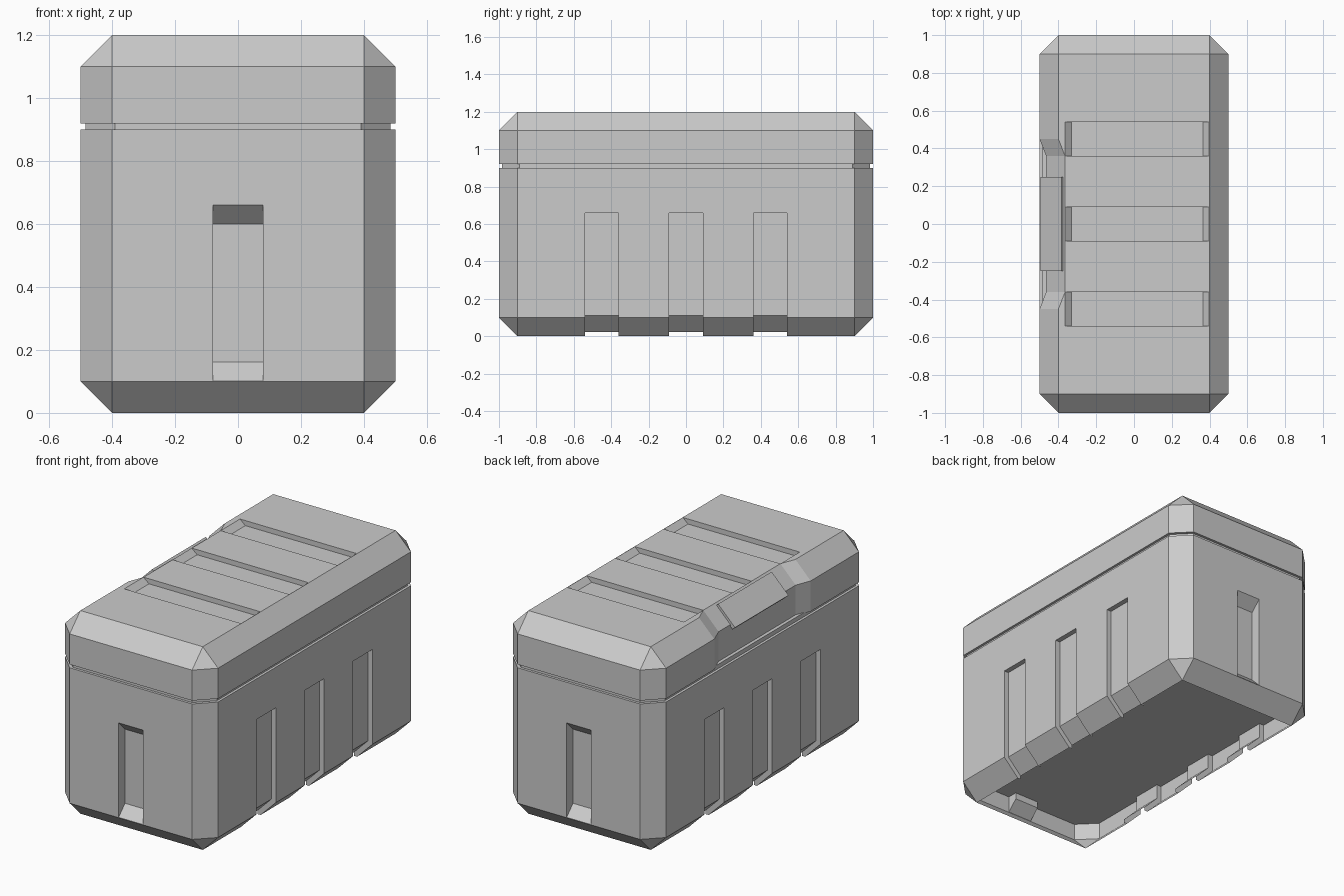
import bpy, bmesh
from mathutils import Vector

if "Cube" in bpy.data.objects:
    bpy.data.objects.remove(bpy.data.objects["Cube"])


def add_object(name, bm):
    bmesh.ops.recalc_face_normals(bm, faces=bm.faces[:])
    mesh = bpy.data.meshes.new(name)
    bm.to_mesh(mesh)
    bm.free()
    obj = bpy.data.objects.new(name, mesh)
    bpy.context.collection.objects.link(obj)
    return obj


def loft(name, sections):
    """Closed solid through matching cross-sections."""
    bm = bmesh.new()
    rings = [[bm.verts.new(p) for p in s] for s in sections]
    n = len(rings[0])
    for a, b in zip(rings, rings[1:]):
        for i in range(n):
            j = (i + 1) % n
            bm.faces.new((a[i], a[j], b[j], b[i]))
    bm.faces.new(rings[0])
    bm.faces.new(rings[-1])
    return add_object(name, bm)


def prism_y(name, profile, y0, y1):
    return loft(name, [[(x, y, z) for x, z in profile] for y in (y0, y1)])


def cut(target, cutter):
    cutter.hide_render = True
    mod = target.modifiers.new("cut", 'BOOLEAN')
    mod.operation = 'DIFFERENCE'
    mod.solver = 'EXACT'
    mod.object = cutter
    bpy.context.view_layer.update()
    dg = bpy.context.evaluated_depsgraph_get()
    mesh = bpy.data.meshes.new_from_object(target.evaluated_get(dg))
    target.modifiers.clear()
    target.data = mesh
    bpy.data.objects.remove(cutter)


def chamfered_part(name, z_cut, keep_below):
    """Bevelled box, keeping only the part above or below z_cut."""
    bm = bmesh.new()
    bmesh.ops.create_cube(bm, size=1)
    for v in bm.verts:
        v.co = Vector((v.co.x, v.co.y * 2, (v.co.z + 0.5) * 1.2))
    bmesh.ops.bevel(bm, geom=bm.edges[:], offset=0.1, segments=1,
                    affect='EDGES', profile=0.5)
    res = bmesh.ops.bisect_plane(
        bm, geom=bm.verts[:] + bm.edges[:] + bm.faces[:],
        plane_co=(0, 0, z_cut), plane_no=(0, 0, 1),
        clear_outer=keep_below, clear_inner=not keep_below)
    rim = [e for e in res["geom_cut"] if isinstance(e, bmesh.types.BMEdge)]
    bmesh.ops.edgeloop_fill(bm, edges=rim)
    return add_object(name, bm)


BANDS = (-0.45, 0, 0.45)

# Crate body with side channels and end hand-holds
body = chamfered_part("crate_body", 0.9, True)
side_profile = [(0.6, 0.66), (0.47, 0.66), (0.47, 0.112), (0.38, 0.022),
                (0.38, -0.1), (0.6, -0.1)]
end_profile = [(1.02, 0.68), (0.94, 0.60), (0.94, 0.162), (1.02, 0.082)]
for s in (-1, 1):
    for y in BANDS:
        cut(body, prism_y("side_channel_cutter",
                          [(s * x, z) for x, z in side_profile],
                          y - 0.09, y + 0.09))
    cut(body, loft("end_slot_cutter",
                   [[(x, s * y, z) for y, z in end_profile]
                    for x in (-0.08, 0.08)]))

# Hollow underside: open the bottom and put in a raised floor
bm = bmesh.new()
bm.from_mesh(body.data)
res = bmesh.ops.bisect_plane(
    bm, geom=bm.verts[:] + bm.edges[:] + bm.faces[:],
    plane_co=(0, 0, 0.2), plane_no=(0, 0, 1))
loop = [e for e in res["geom_cut"] if isinstance(e, bmesh.types.BMEdge)]
bmesh.ops.edgeloop_fill(bm, edges=loop)
low = [f for f in bm.faces if max(v.co.z for v in f.verts) < 0.03]
bmesh.ops.delete(bm, geom=low, context='FACES')
bm.to_mesh(body.data)
bm.free()

# Recessed seam between body and lid
octagon = [(0.39, -0.985), (0.485, -0.89), (0.485, 0.89), (0.39, 0.985),
           (-0.39, 0.985), (-0.485, 0.89), (-0.485, -0.89), (-0.39, -0.985)]
loft("lid_seam", [[(x, y, z) for x, y in octagon] for z in (0.895, 0.925)])

# Lid with latch recess on the left and three top grooves
lid = chamfered_part("lid", 0.92, False)
sections = []
for y, d in ((-0.4757, -0.01), (-0.36, 0.035), (0.36, 0.035), (0.4757, -0.01)):
    sections.append([(-0.3 + d, y, 1.3), (-0.5 + d, y, 1.1), (-0.5 + d, y, 0.8),
                     (-0.7, y, 0.8), (-0.7, y, 1.3)])
cut(lid, loft("latch_recess_cutter", sections))
groove = [(-0.40, 1.23), (-0.33, 1.17), (0.365, 1.17), (0.43, 1.23)]
for y in BANDS:
    cut(lid, prism_y("top_groove_cutter", groove, y - 0.09, y + 0.09))

# Latch plate sitting in the recess
prism_y("latch_plate", [(-0.495, 1.09), (-0.385, 1.2), (-0.37, 1.185),
                        (-0.48, 1.075)], -0.25, 0.25)
